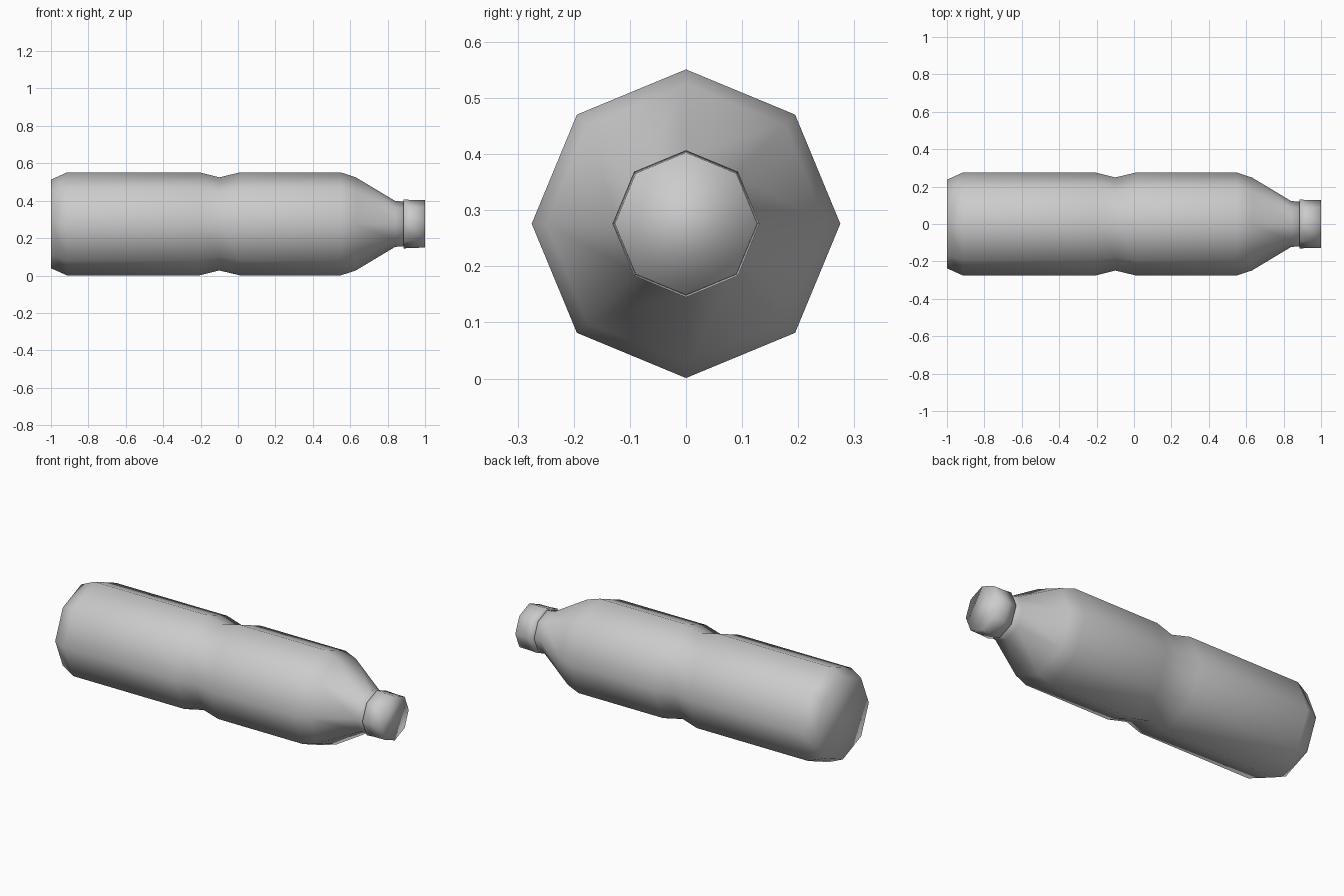
import bpy, bmesh
from math import cos, sin, pi

if "Cube" in bpy.data.objects:
    bpy.data.objects.remove(bpy.data.objects["Cube"])

SIDES = 8
AXIS_Z = 0.276


def lathe_x(name, profile, close_start=True, close_end=True):
    """Revolve (x, radius) points around the bottle's horizontal axis."""
    bm = bmesh.new()
    rings = []
    for x, r in profile:
        rings.append([bm.verts.new((x, r * cos(2 * pi * i / SIDES),
                                    r * sin(2 * pi * i / SIDES)))
                      for i in range(SIDES)])
    for a, b in zip(rings, rings[1:]):
        for i in range(SIDES):
            j = (i + 1) % SIDES
            bm.faces.new((a[i], a[j], b[j], b[i]))
    if close_start:
        bm.faces.new(rings[0])
    if close_end:
        bm.faces.new(rings[-1])
    bmesh.ops.recalc_face_normals(bm, faces=bm.faces)
    for f in bm.faces:
        f.smooth = True
    mesh = bpy.data.meshes.new(name)
    bm.to_mesh(mesh)
    bm.free()
    obj = bpy.data.objects.new(name, mesh)
    obj.location.z = AXIS_Z
    bpy.context.collection.objects.link(obj)
    return obj


# Body: chamfered base, pinched waist, tapered shoulder and neck
lathe_x("bottle_body", [
    (-1.0, 0.237), (-0.915, 0.275), (-0.205, 0.275), (-0.10, 0.249),
    (0.01, 0.275), (0.55, 0.275), (0.63, 0.249), (0.84, 0.123),
    (0.90, 0.118)])

# Screw cap with a slightly wider lower ring
lathe_x("bottle_cap", [
    (0.885, 0.117), (0.885, 0.131), (0.93, 0.128), (1.0, 0.127)],
    close_start=False)
